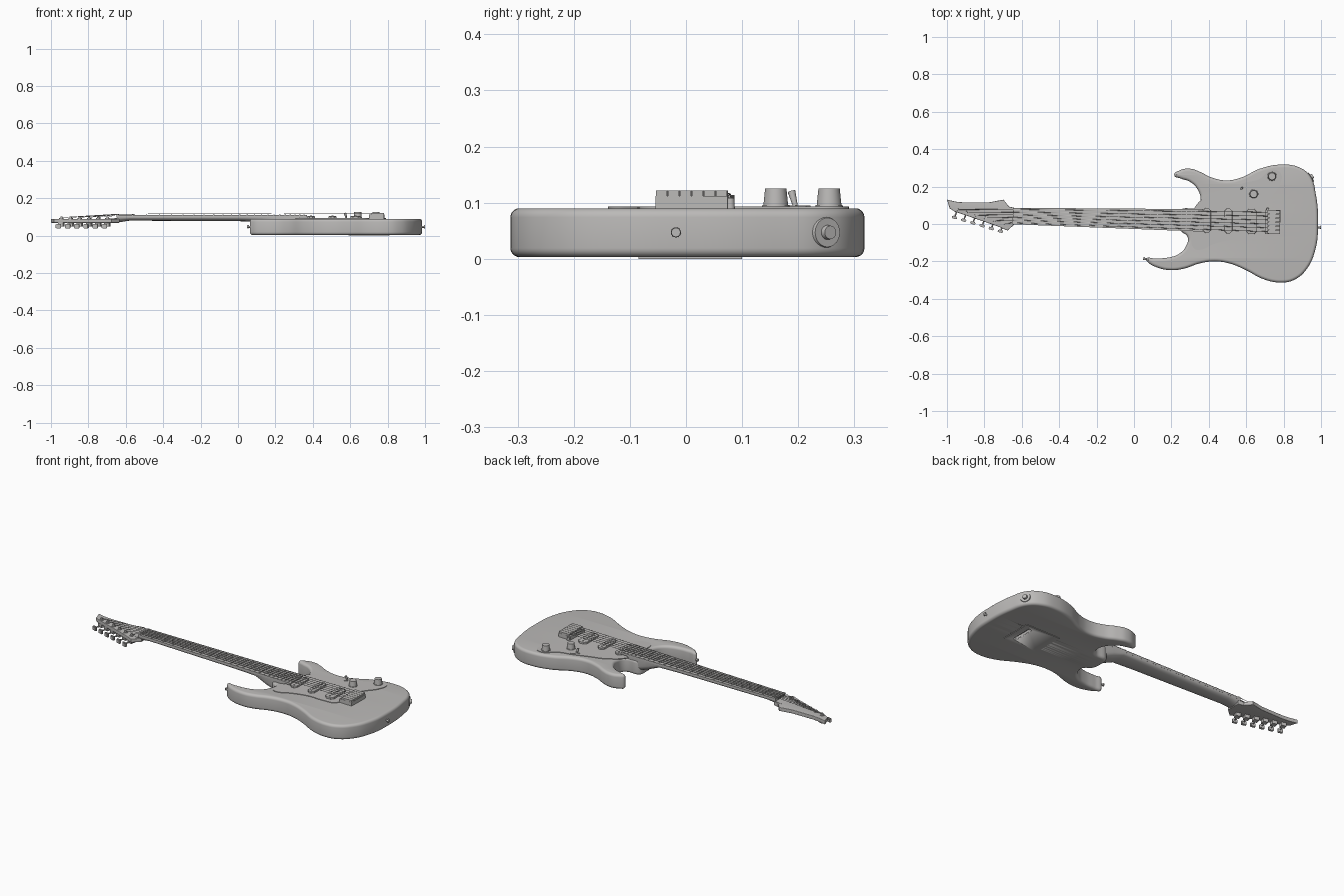
import bpy, bmesh, math
from mathutils import Vector, Matrix

cube = bpy.data.objects.get("Cube")
if cube:
    bpy.data.objects.remove(cube)

GREY = (0.5, 0.49, 0.48, 1)
mat = bpy.data.materials.new("warm grey")
mat.use_nodes = True
mat.diffuse_color = GREY
mat.node_tree.nodes["Principled BSDF"].inputs["Base Color"].default_value = GREY


def finish(ob, angle=35):
    bpy.ops.object.select_all(action='DESELECT')
    bpy.context.view_layer.objects.active = ob
    ob.select_set(True)
    ob.data.materials.clear()
    ob.data.materials.append(mat)
    bpy.ops.object.shade_smooth_by_angle(angle=math.radians(angle))
    return ob


def from_bmesh(name, bm):
    bmesh.ops.recalc_face_normals(bm, faces=bm.faces)
    me = bpy.data.meshes.new(name)
    bm.to_mesh(me)
    bm.free()
    ob = bpy.data.objects.new(name, me)
    bpy.context.collection.objects.link(ob)
    return finish(ob)


def plate(name, pts, z0, z1, bevel=0.0, curved=False):
    """Filled outline between two heights with a rounded rim."""
    cu = bpy.data.curves.new(name, 'CURVE')
    cu.dimensions, cu.fill_mode = '2D', 'BOTH'
    cu.resolution_u, cu.bevel_resolution = 6, 4
    cu.extrude = (z1 - z0) / 2 - bevel
    cu.bevel_depth, cu.offset = bevel, -bevel
    sp = cu.splines.new('BEZIER')
    sp.bezier_points.add(len(pts) - 1)
    for bp, p in zip(sp.bezier_points, pts):
        bp.co = (p[0], p[1], 0)
        bp.handle_left_type = bp.handle_right_type = 'AUTO' if curved else 'VECTOR'
    sp.use_cyclic_u = True
    ob = bpy.data.objects.new(name, cu)
    bpy.context.collection.objects.link(ob)
    bpy.ops.object.select_all(action='DESELECT')
    bpy.context.view_layer.objects.active = ob
    ob.select_set(True)
    bpy.ops.object.convert(target='MESH')
    ob = bpy.context.object
    ob.name = name
    bm = bmesh.new()
    bm.from_mesh(ob.data)
    bmesh.ops.remove_doubles(bm, verts=bm.verts, dist=0.0001)
    bmesh.ops.translate(bm, verts=bm.verts, vec=(0, 0, (z0 + z1) / 2))
    bmesh.ops.recalc_face_normals(bm, faces=bm.faces)
    bm.to_mesh(ob.data)
    bm.free()
    return finish(ob)


def add_box(bm, x, y, z, sx, sy, sz, turn=0):
    m = Matrix.Translation((x, y, z)) @ Matrix.Rotation(turn, 4, 'Z')
    bmesh.ops.create_cube(bm, size=1, matrix=m @ Matrix.Diagonal((sx, sy, sz, 1)))


def add_rod(bm, a, b, r1, r2, sides=16):
    a, b = Vector(a), Vector(b)
    rot = (b - a).to_track_quat('Z', 'Y').to_matrix().to_4x4()
    bmesh.ops.create_cone(bm, cap_ends=True, segments=sides, radius1=r1, radius2=r2,
                          depth=(b - a).length, matrix=Matrix.Translation((a + b) / 2) @ rot)


def axis(x):
    return 0.01 + (0.77 - x) * 0.023     # the neck runs slightly askew


def half_width(x):
    return 0.044 + (x + 0.65) * 0.0158


SKEW = -0.023

# Body
body = plate("body", [
    (.215, .262), (.243, .286), (.297, .296), (.35, .28), (.414, .249), (.495, .233),
    (.575, .249), (.671, .295), (.794, .318), (.885, .302), (.944, .254), (.972, .16),
    (.984, 0), (.97, -.136), (.922, -.243), (.858, -.298), (.789, -.313), (.698, -.297),
    (.591, -.243), (.511, -.211), (.43, -.2), (.35, -.211), (.27, -.238), (.2, -.247),
    (.126, -.233), (.075, -.205), (.064, -.187), (.11, -.184), (.18, -.18), (.243, -.158),
    (.28, -.115), (.287, -.07), (.25, -.035), (.24, .02), (.25, .075), (.335, .09),
    (.355, .13), (.34, .185), (.297, .227), (.25, .243)], .003, .09, .016, True)

# Pickguard
plate("pickguard", [
    (.32, .08), (.31, -.04), (.32, -.13), (.36, -.137), (.42, -.11), (.52, -.085), (.62, -.085),
    (.69, -.07), (.7, .085), (.73, .14), (.78, .21), (.785, .27), (.74, .29),
    (.67, .24), (.6, .222), (.5, .19), (.41, .16)], .088, .093, 0, True)

# Back cover with its slot
cover = plate("back_cover", [(.59, -.085), (.81, -.085), (.81, .1), (.59, .1)], 0, .006)
bm = bmesh.new()
add_box(bm, .76, .005, 0, .024, .13, .04)
cutter = from_bmesh("slot_cutter", bm)
cutter.hide_render = True
cutter.hide_viewport = True
for ob in (cover, body):
    mod = ob.modifiers.new("slot", 'BOOLEAN')
    mod.object, mod.solver = cutter, 'EXACT'

# Neck: rounded sections lofted from the headstock to the heel
bm = bmesh.new()
rings = []
for x, low, top, flat in [(-.72, .07, .088, 1), (-.665, .068, .092, 1), (-.625, .073, .1, .9),
                          (-.58, .08, .1, .9), (0, .077, .1, .9), (.13, .074, .1, .8),
                          (.2, .045, .1, .5), (.25, .03, .1, .4), (.33, .03, .1, .4)]:
    ring = []
    for i in range(13):
        a = math.pi * i / 12
        c, s = math.cos(a), math.sin(a)
        ring.append(bm.verts.new((x, axis(x) + half_width(x) * math.copysign(abs(c) ** flat, c),
                                  top - (top - low) * s ** flat)))
    rings.append(ring)
for r, q in zip(rings, rings[1:]):
    for i in range(13):
        j = (i + 1) % 13
        bm.faces.new((r[i], r[j], q[j], q[i]))
bm.faces.new(rings[0])
bm.faces.new(rings[-1])
from_bmesh("neck", bm)

# Fretboard, nut and frets
plate("fretboard", [(x, axis(x) + s * half_width(x)) for x, s in
                    ((-.645, -1), (.37, -1), (.37, 1), (-.645, 1))], .098, .11)
bm = bmesh.new()
add_box(bm, -.643, axis(-.643), .105, .01, .088, .018, SKEW)
from_bmesh("nut", bm)
bm = bmesh.new()
for n in range(1, 23):
    x = .74 - 1.38 * 2 ** (-n / 12)
    add_box(bm, x, axis(x), .11, .004, 2 * half_width(x), .005, SKEW)
from_bmesh("frets", bm)

# Headstock
plate("headstock", [
    (-1, .13), (-.95, .119), (-.906, .115), (-.773, .116), (-.698, .13), (-.668, .093),
    (-.634, .085), (-.634, .003), (-.676, -.035), (-.73, -.012), (-.96, .067), (-.985, .083)],
    .068, .09, .003)

# Tuners and strings
posts, housings, buttons = bmesh.new(), bmesh.new(), bmesh.new()
cu = bpy.data.curves.new("strings", 'CURVE')
cu.dimensions, cu.bevel_depth, cu.bevel_resolution = '3D', .0014, 1
for i in range(6):
    x, y = -.944 + .0492 * i, .077 - .0148 * i
    add_rod(posts, (x, y, .06), (x, y, .101), .008, .006)
    add_rod(posts, (x, y, .088), (x, y, .093), .012, .012)
    add_box(housings, x, y, .059, .028, .03, .02, -.28)
    add_rod(buttons, (x, y, .054), (x - .013, y - .035, .054), .004, .004, 8)
    add_box(buttons, x - .016, y - .042, .05, .028, .014, .024, -.28)
    t = 1 - i / 2.5
    path = [(x, y, .097), (-.643, axis(-.643) + t * .036, .115), (.72, axis(.72) + t * .052, .12)]
    sp = cu.splines.new('POLY')
    sp.points.add(2)
    for p, co in zip(sp.points, path):
        p.co = (*co, 1)
bmesh.ops.bevel(buttons, geom=[e for e in buttons.edges if len(e.verts[0].link_edges) == 3
                               and e.calc_length() > .01 and len(e.link_faces[0].verts) == 4
                               and len(e.link_faces[1].verts) == 4],
                offset=.003, segments=2, affect='EDGES')
from_bmesh("tuner_posts", posts)
from_bmesh("tuner_housings", housings)
from_bmesh("tuner_buttons", buttons)
strings = bpy.data.objects.new("strings", cu)
bpy.context.collection.objects.link(strings)
cu.materials.append(mat)

# Pickups with pole pieces
poles = bmesh.new()
for name, x, w in (("neck_pickup", .39, .042), ("middle_pickup", .505, .042), ("bridge_pickup", .628, .055)):
    yc, h, c = axis(x), .068, .014
    plate(name, [(x + sx * (w / 2 - dx), yc + sy * (h - dy)) for sx, sy, dx, dy in
                 ((-1, -1, 0, c), (-1, -1, c, 0), (1, -1, c, 0), (1, -1, 0, c),
                  (1, 1, 0, c), (1, 1, c, 0), (-1, 1, c, 0), (-1, 1, 0, c))], .088, .104, .003)
    for i in range(6):
        y = yc + .05 * (1 - i / 2.5)
        add_rod(poles, (x, y, .1), (x, y, .107), .005, .005, 10)
from_bmesh("pole_pieces", poles)

# Bridge with saddles and tremolo socket
bm = bmesh.new()
add_box(bm, .742, axis(.742), .1, .08, .128, .024, SKEW)
for i in range(6):
    add_box(bm, .747, axis(.747) + .0535 * (1 - i / 2.5), .116, .066, .0195, .012, SKEW)
add_rod(bm, (.715, .079, .09), (.715, .079, .108), .008, .007)
from_bmesh("bridge", bm)

# Knobs and selector lever
for name, x, y in (("volume_knob", .64, .16), ("tone_knob", .738, .255)):
    bm = bmesh.new()
    add_rod(bm, (x, y, .09), (x, y, .096), .025, .024, 32)
    add_rod(bm, (x, y, .096), (x, y, .125), .022, .019, 32)
    from_bmesh(name, bm)
bm = bmesh.new()
add_box(bm, .583, .2, .093, .05, .012, .004, .8)
add_rod(bm, (.58, .196, .09), (.573, .188, .12), .004, .007, 12)
from_bmesh("selector_lever", bm)

# Strap buttons and output jack
for name, a, d in (("rear_strap_button", (.978, -.018, .047), Vector((1, 0, 0))),
                   ("horn_strap_button", (.07, -.19, .047), Vector((-.9, .3, 0)))):
    bm = bmesh.new()
    a = Vector(a)
    add_rod(bm, a, a + d * .016, .006, .005)
    add_rod(bm, a + d * .016, a + d * .022, .009, .008)
    from_bmesh(name, bm)
bm = bmesh.new()
d = Vector((.85, .53, 0))
a = Vector((.942, .248, .047))
add_rod(bm, a - d * .01, a + d * .008, .032, .026, 24)
add_rod(bm, a, a + d * .018, .014, .012, 16)
from_bmesh("output_jack", bm)
